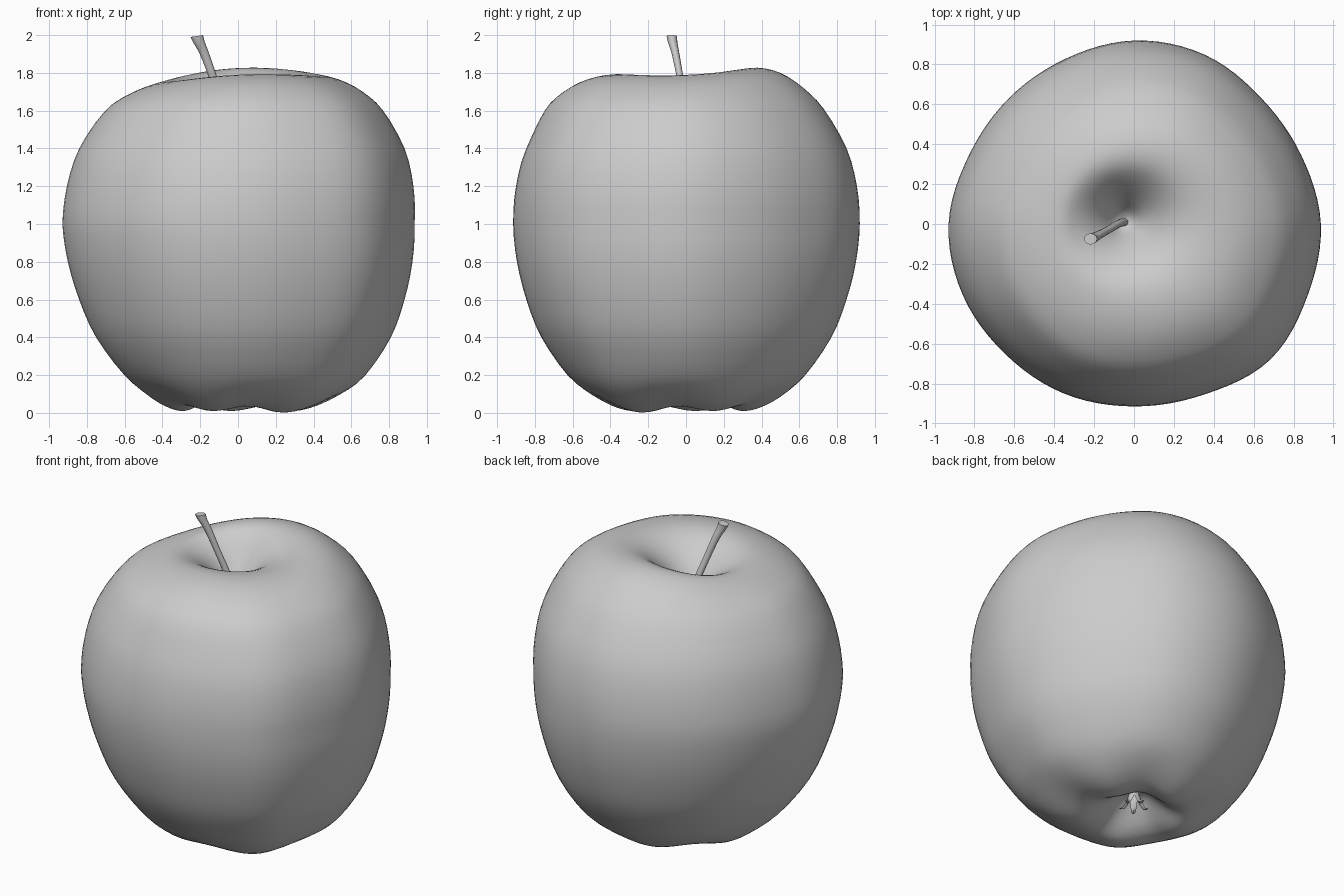
import bpy, bmesh
from math import sin, cos, pi, radians, floor

if "Cube" in bpy.data.objects:
    bpy.data.objects.remove(bpy.data.objects["Cube"])


def spline(pts, t):
    """Catmull-Rom through a list of tuples, t in 0..len-1."""
    i = min(int(t), len(pts) - 2)
    f = t - i
    p = [pts[max(0, min(len(pts) - 1, i + k))] for k in (-1, 0, 1, 2)]
    return [0.5 * (2 * b + (c - a) * f + (2 * a - 5 * b + 4 * c - d) * f * f
            + (3 * b - a - 3 * c + d) * f ** 3) for a, b, c, d in zip(*p)]


def loft(name, rings):
    """Skin a list of equally sized point rings into one smooth capped object."""
    bm = bmesh.new()
    vs = [[bm.verts.new(co) for co in ring] for ring in rings]
    n = len(rings[0])
    for a, b in zip(vs, vs[1:]):
        for j in range(n):
            k = (j + 1) % n
            bm.faces.new((a[j], a[k], b[k], b[j]))
    bm.faces.new(vs[0][::-1])
    bm.faces.new(vs[-1])
    bmesh.ops.recalc_face_normals(bm, faces=bm.faces)
    me = bpy.data.meshes.new(name)
    bm.to_mesh(me)
    bm.free()
    ob = bpy.data.objects.new(name, me)
    bpy.context.collection.objects.link(ob)
    bpy.ops.object.select_all(action='DESELECT')
    ob.select_set(True)
    bpy.context.view_layer.objects.active = ob
    bpy.ops.object.shade_smooth_by_angle(angle=radians(50))
    return ob


# Apple flesh: profile from the calyx hollow, round the side, into the stem hollow
profile = [(0.01, 0.18), (0.07, 0.17), (0.14, 0.11), (0.21, 0.055), (0.29, 0.025), (0.38, 0.037),
           (0.50, 0.094), (0.63, 0.20), (0.77, 0.40), (0.85, 0.60), (0.90, 0.80),
           (0.92, 1.00), (0.905, 1.20), (0.85, 1.40), (0.73, 1.60), (0.62, 1.70),
           (0.50, 1.765), (0.38, 1.79), (0.28, 1.77), (0.19, 1.71), (0.11, 1.62),
           (0.05, 1.53), (0.01, 1.50)]
# Outline radius every 22.5 degrees, as seen from above
outline = [.935, .905, .897, .92, .92, .897, .89, .897, .93, .93, .918, .92, .915, .925, .963, .94]
SEG = 96


def smooth(a, b, x):
    t = max(0, min(1, (x - a) / (b - a)))
    return t * t * (3 - 2 * t)


def flesh_point(r, z, ang):
    t = ang / (2 * pi) * 16
    i, f = floor(t), t - floor(t)
    ring = [(outline[(i + k) % 16],) for k in (-1, 0, 1, 2)]
    scale = spline(ring, 1 + f)[0] / 0.92
    # five soft lobes round the base, the strongest at the front right
    lobe = cos(5 * (ang + pi / 4))
    low = 1 - smooth(0.0, 0.35, z)
    rim = smooth(0.06, 0.28, r) * (1 - smooth(0.4, 0.7, r))
    main = max(0, cos(ang + pi / 4)) ** 4
    rr = r * (1 + (scale - 1) * smooth(0.1, 0.8, r)) * (1 + (0.008 * lobe + 0.03 * main) * low)
    zz = z - (0.014 * lobe + 0.008 * main) * low * rim
    # shoulder is highest at the back right, lowest at the left
    high = smooth(1.3, 1.8, z) * smooth(0.08, 0.3, r) * (1 - smooth(0.45, 0.8, r) * 0.7)
    zz += (0.025 * cos(ang - radians(45)) - 0.018 * cos(2 * ang)) * high
    # stem hollow sits towards the back left
    core = (1 - smooth(0.1, 0.5, r)) * (z > 1.2)
    x = rr * cos(ang) + 0.045 * abs(z - 1) * smooth(0.15, 0.6, r) - 0.05 * core
    y = rr * sin(ang) + 0.02 * core
    # fuller front shoulder
    y -= 0.03 * max(0, -sin(ang)) * smooth(1.4, 1.7, z) * smooth(0.3, 0.6, r)
    return (x, y, max(zz, 0.0))


N = (len(profile) - 1) * 3
rings = []
for i in range(N + 1):
    r, z = spline(profile, i / 3)
    rings.append([flesh_point(r, z, 2 * pi * j / SEG) for j in range(SEG)])
loft("apple_flesh", rings)

# Stem: slim bent tube with a flared top
path = [(-0.05, 0.01, 1.48, 0.026), (-0.08, 0.0, 1.62, 0.022), (-0.13, -0.03, 1.77, 0.021),
        (-0.177, -0.055, 1.90, 0.024), (-0.205, -0.07, 1.96, 0.029), (-0.218, -0.075, 1.995, 0.033)]
stem = []
for i in range(16):
    x, y, z, r = spline(path, i / 3)
    stem.append([(x + r * cos(2 * pi * j / 12), y + 0.85 * r * sin(2 * pi * j / 12),
                  z + 0.15 * r * cos(2 * pi * j / 12))
                 for j in range(12)])
loft("stem", stem)

# Calyx: five dried, curled sepals in the bottom hollow
for k in range(5):
    a = 2 * pi * k / 5 + 0.3
    leaf = [(0.02, 0.18, 0.016), (0.03, 0.145, 0.022), (0.045, 0.11, 0.018),
            (0.065, 0.085, 0.013), (0.085, 0.085, 0.004)]
    strips = []
    for r, z, w in leaf:
        strips.append([(r2 * cos(a) - s * sin(a), r2 * sin(a) + s * cos(a), z2)
                       for s, r2, z2 in ((-w, r, z), (0, r + 0.008, z + 0.004),
                                         (w, r, z), (0, r - 0.006, z - 0.005))])
    loft(f"sepal_{k + 1}", strips)
